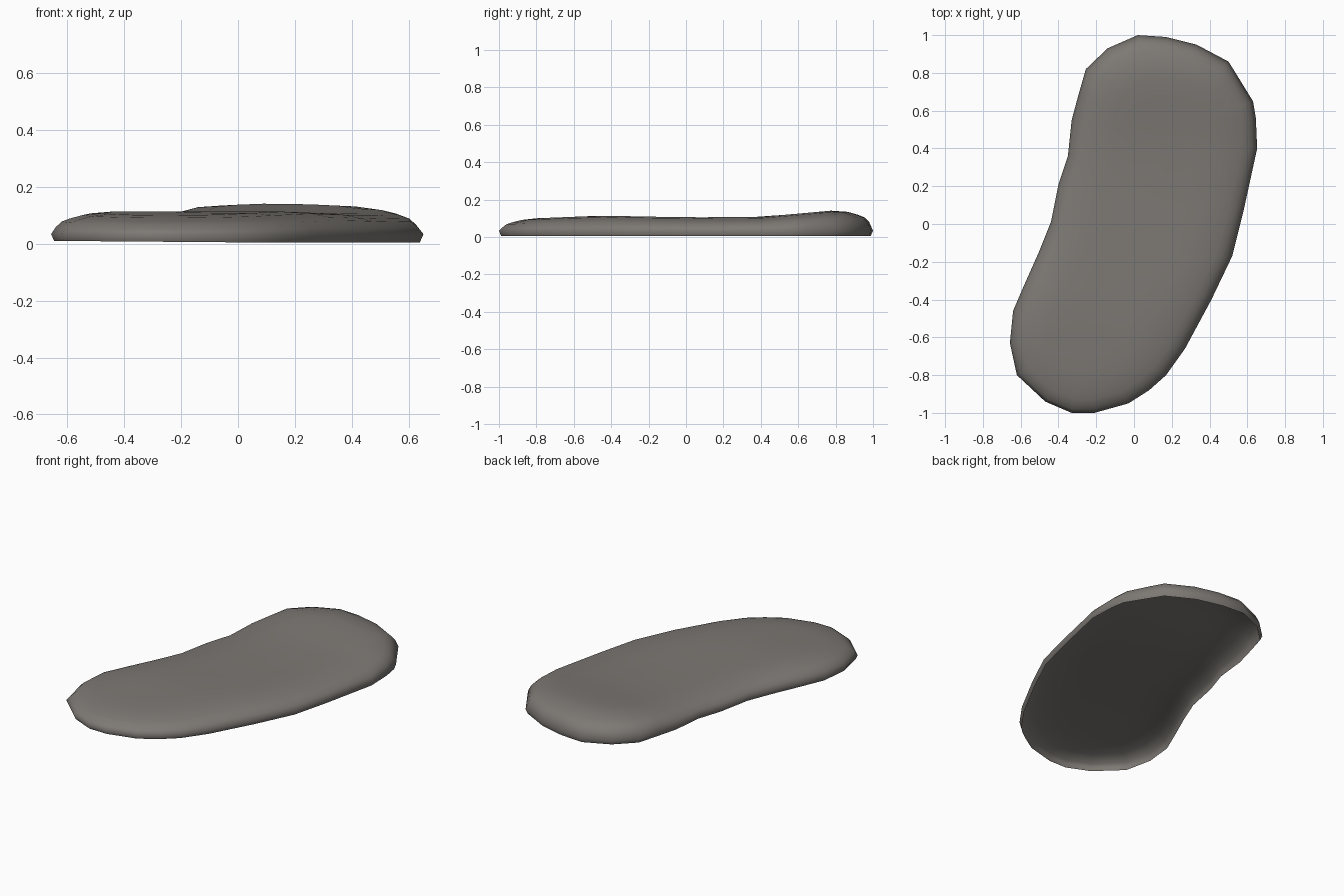
import bpy, bmesh

if "Cube" in bpy.data.objects:
    bpy.data.objects.remove(bpy.data.objects["Cube"])

# Plan outline, counter-clockwise from the back end
OUTLINE = [(0.02, 1.0), (-0.14, 0.93), (-0.255, 0.82), (-0.295, 0.68), (-0.33, 0.55),
           (-0.35, 0.36), (-0.40, 0.21), (-0.44, 0.01), (-0.50, -0.14), (-0.58, -0.32),
           (-0.64, -0.46), (-0.657, -0.63), (-0.62, -0.80), (-0.47, -0.94), (-0.33, -1.0),
           (-0.21, -1.0), (-0.03, -0.95), (0.08, -0.88), (0.17, -0.80), (0.27, -0.66),
           (0.41, -0.40), (0.52, -0.17), (0.58, 0.07), (0.652, 0.40), (0.645, 0.56),
           (0.63, 0.65), (0.55, 0.78), (0.50, 0.86), (0.33, 0.95), (0.17, 0.99)]
# Crown height along the length, and centre line position
CROWN = [(-1, 0.092), (-0.45, 0.114), (0, 0.105), (0.4, 0.107), (0.6, 0.125), (0.8, 0.143), (1, 0.143)]
SPINE = [(-0.55, -0.24), (0, 0.06), (0.5, 0.17)]
# Inset fraction and height fraction for the rings over the top
RINGS = [(0.04, 0.55), (0.09, 0.73), (0.16, 0.83), (0.27, 0.94), (0.45, 1.0), (0.68, 1.0), (0.88, 1.0)]


def interp(table, v):
    v = min(max(v, table[0][0]), table[-1][0])
    for (a, fa), (b, fb) in zip(table, table[1:]):
        if v <= b:
            return fa + (fb - fa) * (v - a) / (b - a)


def ring(bm, inset, height):
    verts = []
    for x, y in OUTLINE:
        cy = min(max(y, -0.55), 0.5)
        px = x + (interp(SPINE, cy) - x) * inset
        py = y + (cy - y) * inset
        verts.append(bm.verts.new((px, py, height(px, py))))
    return verts


# Stone shell: open underside, rounded rim, gently dished top
bm = bmesh.new()
loops = [ring(bm, 0.025, lambda x, y: 0.005 + 0.008 * max(0, -x)),
         ring(bm, 0.0, lambda x, y: 0.034)]
for inset, k in RINGS:
    loops.append(ring(bm, inset, lambda x, y: k * interp(CROWN, y)))
n = len(OUTLINE)
for lo, hi in zip(loops, loops[1:]):
    for i in range(n):
        j = (i + 1) % n
        bm.faces.new((lo[i], lo[j], hi[j], hi[i]))
cap = bm.faces.new(loops[-1])
bmesh.ops.triangulate(bm, faces=[cap])
for f in bm.faces:
    f.smooth = True

mesh = bpy.data.meshes.new("flat_stone")
bm.to_mesh(mesh)
bm.free()
stone = bpy.data.objects.new("flat_stone", mesh)
bpy.context.collection.objects.link(stone)

mat = bpy.data.materials.new("warm grey stone")
mat.diffuse_color = (0.205, 0.19, 0.175, 1)
mat.use_nodes = True
mat.node_tree.nodes["Principled BSDF"].inputs["Base Color"].default_value = mat.diffuse_color
mesh.materials.append(mat)
